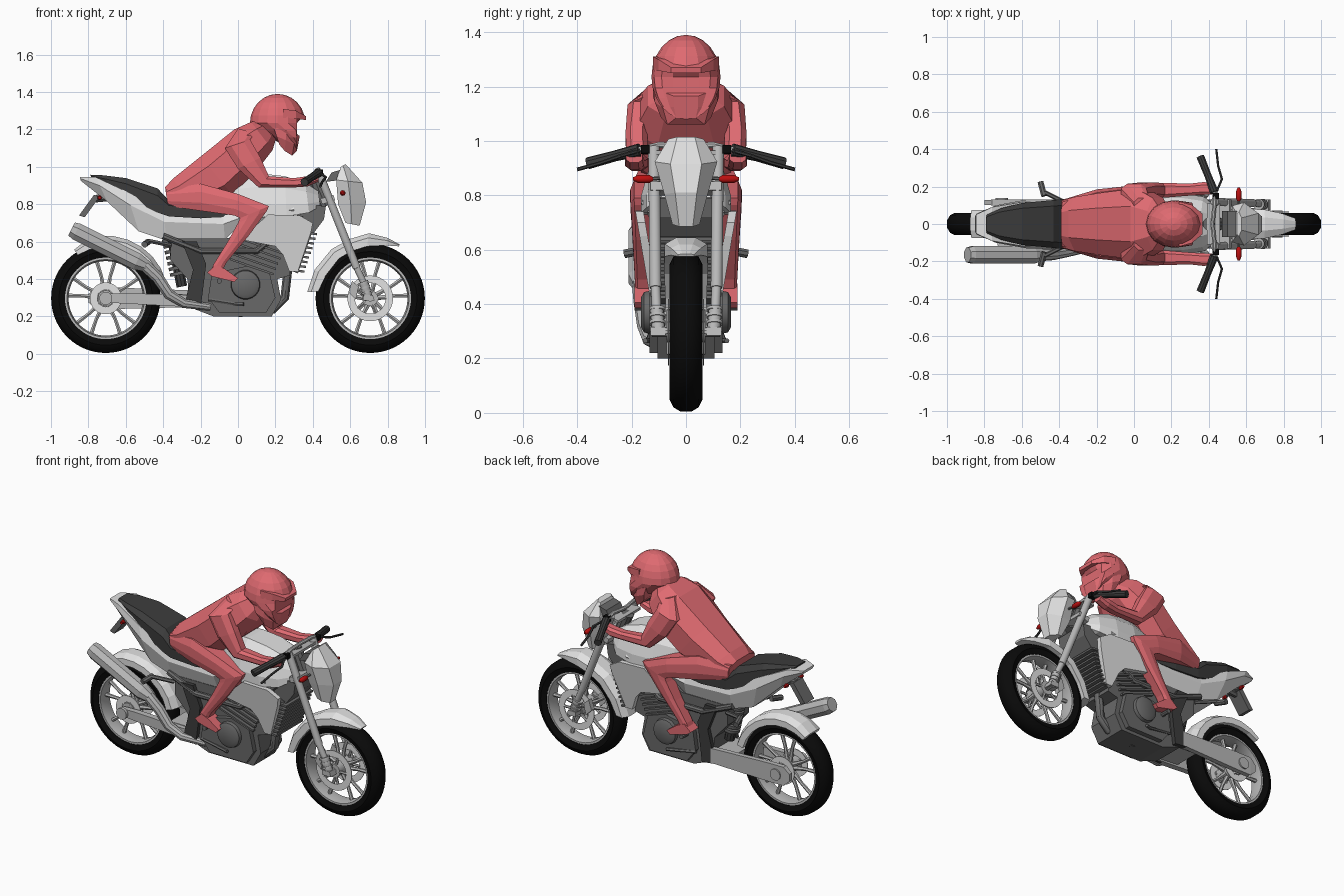
import bpy, bmesh, math
from mathutils import Vector


def material(name, r, g, b):
    m = bpy.data.materials.new(name)
    m.diffuse_color = (r, g, b, 1)
    return m


BLACK = material("tyre_black", 0.003, 0.003, 0.003)
SEAT = material("seat_charcoal", 0.045, 0.045, 0.045)
ENGINE = material("engine_grey", 0.14, 0.14, 0.14)
METAL = material("metal_grey", 0.48, 0.48, 0.48)
BODY = material("body_white", 0.76, 0.76, 0.76)
RIDER = material("rider_red", 0.74, 0.145, 0.165)
SIGNAL = material("signal_red", 0.5, 0.005, 0.005)


def finish(name, bm, mat, mirror=False, smooth=False):
    bmesh.ops.recalc_face_normals(bm, faces=bm.faces)
    me = bpy.data.meshes.new(name)
    bm.to_mesh(me)
    bm.free()
    me.materials.append(mat)
    if smooth:
        me.shade_smooth()
        me.set_sharp_from_angle(angle=math.radians(35))
    ob = bpy.data.objects.new(name, me)
    bpy.context.collection.objects.link(ob)
    if mirror:
        ob.modifiers.new("mirror", 'MIRROR').use_axis = (False, True, False)
    return ob


def loft(name, rings, mat, mirror=False, closed=False, smooth=False):
    bm = bmesh.new()
    vs = [[bm.verts.new(p) for p in r] for r in rings]
    n = len(vs[0])
    for i in range(len(vs) if closed else len(vs) - 1):
        a, b = vs[i], vs[(i + 1) % len(vs)]
        for j in range(n):
            k = (j + 1) % n
            bm.faces.new((a[j], a[k], b[k], b[j]))
    if not closed:
        bm.faces.new(vs[0])
        bm.faces.new(vs[-1])
    return finish(name, bm, mat, mirror, smooth)


ROUND = ((0, .5), (.25, 1), (.75, 1), (1, .55))
BOX = ((0, 1), (1, 1))
ROOF = ((0, .45), (.35, 1), (1, 1))


def ribs(name, stations, mat, shape=ROUND, mirror=False):
    """Loft of cross-sections, each spanning (x1,z1)-(x2,z2) with half width w around y = yc."""
    rings = []
    for x1, z1, x2, z2, w, *yc in stations:
        yc = yc[0] if yc else 0
        half = [(t, f) for t, f in shape] + [(t, -f) for t, f in reversed(shape)]
        rings.append([(x1 + (x2 - x1) * t, yc + w * f, z1 + (z2 - z1) * t) for t, f in half])
    return loft(name, rings, mat, mirror)


def slab(name, pts, y0, y1, mat, mirror=False, lean=0):
    """Flat outline in x-z given thickness in y; lean tilts it outwards with height."""
    return loft(name, [[(x, y + lean * (z - pts[0][1]), z) for x, z in pts] for y in (y0, y1)], mat, mirror)


def tube(name, pts, radii, mat, sides=10, mirror=False, smooth=True):
    pts = [Vector(p) for p in pts]
    if not isinstance(radii, (list, tuple)):
        radii = [radii] * len(pts)
    d0 = (pts[-1] - pts[0]).normalized()
    ref = Vector((0, 0, 1)) if abs(d0.y) > .7 else Vector((0, 1, 0))
    rings = []
    for i, p in enumerate(pts):
        d = (pts[min(i + 1, len(pts) - 1)] - pts[max(i - 1, 0)]).normalized()
        u = d.cross(ref).normalized()
        v = d.cross(u)
        rings.append([p + radii[i] * (u * math.cos(a) + v * math.sin(a))
                      for a in (math.tau * (k + .5) / sides for k in range(sides))])
    return loft(name, rings, mat, mirror, smooth=smooth)


def lathe(name, cx, profile, mat, n=40, mirror=False):
    rings = [[(cx + r * math.cos(a), y, WZ + r * math.sin(a)) for r, y in profile]
             for a in (math.tau * k / n for k in range(n))]
    return loft(name, rings, mat, mirror, closed=True, smooth=True)


# wheels
WZ = 0.297
for side, cx in (("front", 0.707), ("rear", -0.707)):
    half = [(.218, .048), (.25, .06), (.276, .047), (.292, .02)]
    lathe(side + "_tyre", cx, half + [(r, -y) for r, y in reversed(half)], BLACK, 56)
    lathe(side + "_rim", cx, [(.221, .045), (.207, .045), (.199, 0), (.207, -.045), (.221, -.045)], METAL, 56)
    tube(side + "_hub", [(cx, -.07, WZ), (cx, .07, WZ)], .042, METAL, 16)
    tube(side + "_axle", [(cx, -.125, WZ), (cx, .125, WZ)], .018, METAL, 10)
    for k in range(5):
        a = math.tau * k / 5 + math.pi / 2
        for s in (-1, 1):
            p = [(cx + r * math.cos(a + s * t), 0, WZ + r * math.sin(a + s * t))
                 for r, t in ((.03, .3), (.12, .2), (.205, .24))]
            tube(side + "_spoke", p, [.015, .010, .012], METAL, 6)
    R = .122 if side == "front" else .085
    lathe(side + "_brake_disc", cx, [(R, .062), (R, .067), (R - .04, .067), (R - .04, .062)], BODY, 32, True)
    for k in range(5):
        a = math.tau * k / 5
        tube(side + "_disc_arm", [(cx + r * math.cos(a), .063, WZ + r * math.sin(a)) for r in (.03, R - .035)],
             .008, METAL, 6, True)

# fenders
ribs("front_fender", [(.37, .33, .43, .335, .072), (.41, .45, .47, .42, .076), (.50, .56, .54, .51, .08),
                      (.60, .615, .61, .55, .08), (.70, .645, .69, .575, .078),
                      (.80, .62, .79, .58, .055), (.865, .585, .86, .575, .03)], BODY, ROOF)
arc = []
for k in range(9):
    a = math.radians(15 + k * 13.5)
    ro = .335 if k < 7 else .342 - (k - 6) * .016
    arc.append((-.707 + ro * math.cos(a), WZ + ro * math.sin(a),
                -.707 + .275 * math.cos(a), WZ + .275 * math.sin(a), .075))
ribs("rear_fender", arc, BODY, ROOF)

# fork, clamps and steering
tube("fork_upper", [(.43, .118, .975), (.635, .112, .46)], .022, METAL, 12, True)
tube("fork_lower", [(.635, .112, .46), (.67, .108, .385), (.672, .108, .38), (.70, .1, .29)],
     [.018, .018, .025, .025], METAL, 12, True)
for z in (.325, .35, .375):
    x = .70 - (z - .29) * .35
    tube("fork_ring", [(x, .105, z), (x - .004, .105, z + .01)], .031, METAL, 12, True)
slab("axle_clamp", [(.67, .285), (.73, .285), (.72, .315), (.67, .315)], .075, .13, METAL, True)
slab("brake_caliper", [(.59, .33), (.63, .29), (.645, .36), (.61, .39)], .055, .085, METAL, True)
slab("top_clamp", [(.39, .935), (.46, .95), (.46, .965), (.39, .95)], -.11, .11, METAL)
slab("lower_clamp", [(.45, .80), (.52, .82), (.51, .85), (.44, .83)], -.13, .13, METAL)
tube("steering_stem", [(.40, 0, .95), (.47, 0, .79)], .035, ENGINE, 10)
slab("steering_head", [(.32, .65), (.40, .64), (.46, .72), (.47, .79), (.34, .80)], -.11, .11, ENGINE)
tube("handlebar", [(.42, 0, .98), (.43, .1, .985), (.43, .18, .965), (.39, .27, .94)], .012, METAL, 8, True)
tube("grip", [(.43, .17, .967), (.395, .26, .945), (.355, .36, .918)], [.024, .02, .022], SEAT, 10, True)
tube("lever", [(.44, .17, .965), (.47, .24, .945), (.45, .31, .92), (.44, .40, .895)], .007, SEAT, 6, True)
slab("switch_block", [(.42, .95), (.455, .955), (.455, .985), (.42, .985)], .135, .165, BLACK, True)

# headlight fairing and dashboard
ribs("headlight_fairing", [(.65, .685, .575, .70, .05), (.685, .81, .535, .80, .08),
                           (.665, .915, .525, .93, .115), (.575, 1.015, .55, 1.0, .065)], BODY,
     ((0, .5), (.55, 1), (1, .85)))
slab("dashboard", [(.47, .92), (.55, .93), (.55, .985), (.50, .97)], -.07, .07, ENGINE)
tube("signal_stem", [(.56, .08, .865), (.56, .13, .86)], .007, ENGINE, 6, True)
tube("front_signal", [(.56, .12, .86), (.56, .135, .86), (.56, .175, .86), (.56, .195, .86)],
     [.006, .015, .015, .006], SIGNAL, 10, True)

# tank, shrouds, side panels and seat
ribs("fuel_tank", [(-.10, .90, -.1, .68, .09), (0, .96, 0, .70, .13), (.12, .965, .12, .73, .16),
                   (.25, .95, .26, .735, .165), (.36, .915, .38, .755, .145), (.43, .87, .44, .79, .09)], BODY,
     ((0, .45), (.3, .85), (.7, 1), (1, 1)))
slab("tank_shroud", [(.32, .44), (.39, .65), (.40, .70), (.33, .74), (.16, .745), (.10, .69), (.02, .61),
                     (.20, .575), (.24, .53), (.275, .44)], .105, .135, BODY, True, .17)
ribs("tail_panels", [(-.845, .945, -.84, .925, .055), (-.76, .945, -.70, .815, .10), (-.60, .87, -.53, .655, .13),
                     (-.40, .76, -.38, .605, .13), (-.08, .74, -.07, .61, .13), (.04, .76, .0, .68, .15),
                     (.30, .80, .3, .72, .165)], BODY, ((0, .9), (.35, 1), (1, .75)))
ribs("seat", [(-.79, .958, -.78, .935, .05), (-.72, .955, -.68, .89, .085), (-.60, .94, -.60, .84, .112),
              (-.43, .885, -.43, .755, .128), (-.37, .82, -.37, .735, .134), (-.20, .79, -.2, .725, .134),
              (-.0, .80, -.0, .735, .11)], SEAT, ((0, .75), (.3, 1), (1, 1)))

# tail lights and plate holder
tube("tail_bracket", [(-.66, 0, .84), (-.76, 0, .83)], .022, ENGINE, 8)
slab("plate_holder", [(-.77, .85), (-.74, .84), (-.82, .73), (-.85, .74)], -.045, .045, ENGINE)
tube("rear_signal_stem", [(-.74, 0, .835), (-.74, .07, .835)], .007, ENGINE, 6, True)
tube("rear_signal", [(-.74, .055, .835), (-.74, .065, .835), (-.74, .09, .835)], [.006, .013, .008], SIGNAL, 8, True)

# engine
slab("engine_core", [(-.36, .62), (-.05, .62), (.12, .69), (.25, .55), (.28, .42), (.21, .40), (.23, .29),
                     (.18, .2), (-.13, .2), (-.26, .25), (-.27, .40), (-.36, .5)], -.105, .105, ENGINE)
slab("crankcase", [(-.14, .43), (.05, .47), (.17, .43), (.20, .30), (.15, .22), (-.10, .22), (-.16, .30)],
     .10, .135, ENGINE, True)
tube("clutch_cover", [(.04, .13, .37), (.04, .155, .37), (.04, .165, .37)], [.08, .075, .055], ENGINE, 20, True)
for k in range(6):
    x, z = .06 + k * .012, .46 + k * .028
    slab("cylinder_fin", [(x - .10, z + .04), (x + .13, z - .04), (x + .13, z - .028), (x - .10, z + .052)],
         -.125, .125, ENGINE)
slab("frame_plate", [(-.29, .25), (-.20, .24), (-.17, .48), (-.22, .60), (-.30, .60), (-.24, .45)],
     .10, .13, SEAT, True)
tube("frame_rail", [(-.40, .11, .63), (-.2, .12, .55), (.1, .115, .55), (.34, .1, .74)], .018, ENGINE, 8, True)
slab("radiator", [(.27, .45), (.32, .43), (.40, .66), (.35, .68)], -.115, .115, ENGINE)
for k in range(9):
    x, z = .335 + k * .0085, .44 + k * .025
    slab("radiator_fin", [(x - .03, z), (x + .02, z - .006), (x + .02, z + .006), (x - .03, z + .012)],
         -.13, .13, ENGINE)
tube("header_pipe", [(.22, 0, .56), (.27, 0, .48), (.25, 0, .30), (.19, 0, .24), (.0, 0, .22)], .025, ENGINE, 10)

# rear suspension
for k in range(7):
    x, z = -.36 + k * .007, .62 - k * .03
    tube("shock_coil", [(x, 0, z), (x + .004, 0, z - .018)], .05, ENGINE, 12)
tube("shock_body", [(-.36, 0, .66), (-.30, 0, .36)], .03, SEAT, 10)
ribs("swingarm", [(-.73, .32, -.73, .275, .016, .10), (-.62, .325, -.62, .27, .018, .105),
                  (-.25, .315, -.25, .25, .02, .11)], METAL, BOX, True)
ribs("swingarm_cover", [(-.80, .32, -.80, .275, .012, .115), (-.76, .355, -.76, .24, .015, .115),
                        (-.66, .355, -.66, .24, .015, .115), (-.26, .34, -.26, .25, .015, .115)], METAL, BOX)
tube("axle_plate", [(-.707, .12, WZ), (-.707, .138, WZ)], .035, METAL, 16, True)
slab("swingarm_bridge", [(-.40, .32), (-.25, .32), (-.25, .26), (-.40, .27)], -.1, .1, METAL)

# exhaust on the right side
tube("muffler", [(-.89, -.165, .668), (-.865, -.165, .655), (-.54, -.165, .493), (-.49, -.165, .47)],
     [.042, .050, .050, .034], METAL, 8, smooth=False)
tube("exhaust_pipe", [(-.50, -.165, .475), (-.43, -.16, .41), (-.37, -.15, .32), (-.29, -.135, .27),
                      (-.15, -.10, .25)], [.034, .033, .03, .026, .02], METAL, 10)

# pegs and pedals
tube("passenger_peg_hanger", [(-.36, .11, .58), (-.48, .17, .605)], .012, ENGINE, 6, True)
tube("passenger_peg", [(-.48, .15, .60), (-.50, .225, .585)], .017, ENGINE, 8, True)
tube("rider_peg", [(-.10, .09, .39), (-.10, .19, .39)], .014, ENGINE, 8, True)
tube("pedal", [(-.16, .13, .29), (.0, .14, .265), (.03, .15, .265)], .010, ENGINE, 6, True)

# rider body
ribs("rider_torso", [(-.39, .89, -.375, .79, .125), (-.35, .935, -.22, .78, .145), (-.20, 1.055, -.03, .85, .17),
                     (-.02, 1.20, .10, .98, .19), (.07, 1.24, .185, 1.09, .14), (.12, 1.25, .20, 1.14, .08),
                     (.18, 1.28, .23, 1.2, .07)], RIDER)
ribs("rider_arm", [(.0, 1.205, .09, 1.18, .05, .09), (-.07, 1.10, .065, 1.145, .05, .165),
                   (.0, .99, .12, 1.05, .04, .182), (.11, .89, .165, .95, .04, .18),
                   (.30, .89, .30, .94, .032, .184), (.37, .895, .37, .95, .034, .19),
                   (.43, .92, .43, .965, .03, .19)], RIDER, mirror=True)
ribs("rider_leg", [(-.385, .88, -.375, .79, .05, .08), (-.20, .91, -.20, .765, .07, .115),
                   (.0, .855, -.02, .74, .055, .15), (.165, .79, .01, .725, .052, .152),
                   (.155, .765, .0, .70, .05, .152), (.06, .635, -.055, .60, .043, .152),
                   (-.06, .49, -.13, .48, .036, .152), (-.085, .445, -.15, .43, .036, .15)],
     RIDER, ((0, .75), (.3, 1), (.7, 1), (1, .8)), True)
slab("rider_boot", [(-.165, .435), (-.12, .475), (-.07, .455), (.0, .405), (-.02, .385), (-.14, .415)],
     .112, .19, RIDER, True)

# helmet: dome leaning forward at the bottom, with a flattened visor opening
bm = bmesh.new()
bmesh.ops.create_uvsphere(bm, u_segments=16, v_segments=12, radius=1)
for v in bm.verts:
    x, y, z = .212 + v.co.x * .148, v.co.y * .127, 1.235 + v.co.z * .155
    low = max(0, 1.235 - z)
    x = x + low * 1.1
    if low > 0:
        x = min(x, .315)
    elif z < 1.25 and x > .33:
        x = .315
    v.co = (x, y, z)
finish("helmet_dome", bm, RIDER)
ribs("helmet_chin", [(.19, 1.21, .22, 1.12, .122), (.26, 1.20, .25, 1.085, .115), (.31, 1.18, .29, 1.06, .085),
                     (.33, 1.165, .315, 1.085, .045)], RIDER, ((0, 1), (.5, 1), (1, .8)))
ribs("helmet_brow", [(.24, 1.31, .24, 1.262, .121), (.31, 1.30, .31, 1.258, .102), (.365, 1.27, .362, 1.25, .055)],
     RIDER, BOX)
